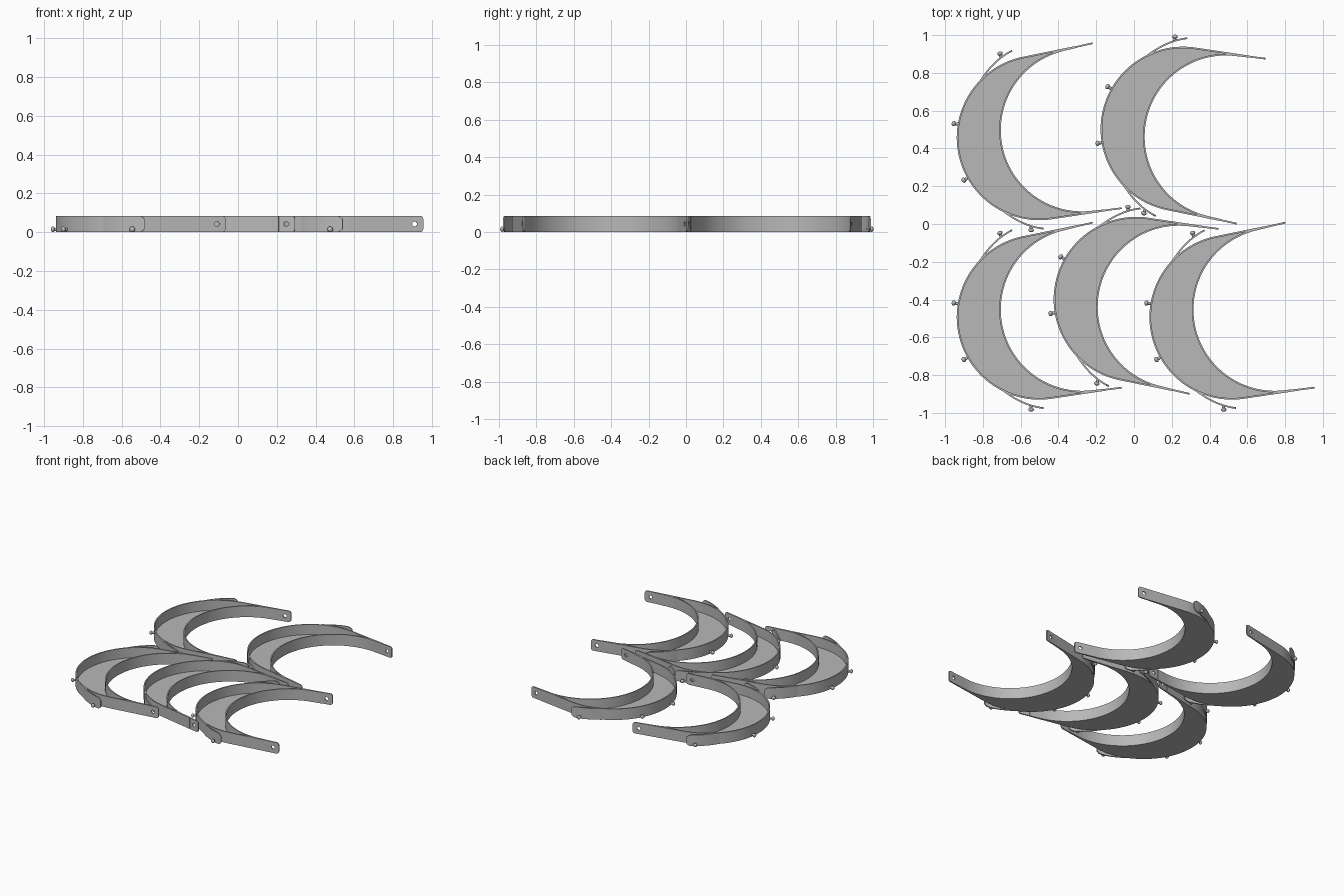
import bpy, bmesh
from math import sin, cos, pi, radians, sqrt
from mathutils import Matrix, Vector

cube = bpy.data.objects.get("Cube")
if cube:
    bpy.data.objects.remove(cube)

HEIGHT, WALL, FLOOR = 0.085, 0.009, 0.008
OUT_X, OUT_R, IN_R = -0.23, 0.437, 0.43
STEPS = 40

grey = bpy.data.materials.new("plain_grey")
grey.use_nodes = True
colour = (0.48, 0.48, 0.48, 1)
grey.diffuse_color = colour
grey.node_tree.nodes["Principled BSDF"].inputs["Base Color"].default_value = colour


def crescent_path(cx, r, end_angle, end):
    """Arc from the apex to one arm, mirrored to the other arm."""
    half = []
    for i in range(STEPS + 1):
        a = pi + (radians(end_angle) - pi) * i / STEPS
        half.append((cx + r * cos(a), r * sin(a)))
    half.append(end)
    return [(x, -y) for x, y in reversed(half[1:])] + half


def ribbon(bm, side_a, side_b, low, high):
    """Solid strip between two plan paths; low and high give its z at each point."""
    rings = []
    for (ax, ay), (bx, by), z0, z1 in zip(side_a, side_b, low, high):
        rings.append([bm.verts.new(p) for p in
                      ((ax, ay, z0), (bx, by, z0), (bx, by, z1), (ax, ay, z1))])
    for r, s in zip(rings, rings[1:]):
        for k in range(4):
            n = (k + 1) % 4
            bm.faces.new((r[k], r[n], s[n], s[k]))
    bm.faces.new(rings[0])
    bm.faces.new(rings[-1])


def finish(bm, name):
    bmesh.ops.recalc_face_normals(bm, faces=bm.faces)
    mesh = bpy.data.meshes.new(name)
    bm.to_mesh(mesh)
    bm.free()
    mesh.materials.append(grey)
    mesh.shade_smooth()
    mesh.set_sharp_from_angle(angle=radians(30))
    return mesh


def strip_mesh(name, a, b, z1):
    bm = bmesh.new()
    ribbon(bm, a, b, [0] * len(a), [z1] * len(a))
    return finish(bm, name)


def arm_ends():
    """Rounded plates with a hole at both arm tips."""
    bm = bmesh.new()
    start, tip, rad = 0.035, 0.135, 0.018
    for side in (1, -1):
        outline = [(start, HEIGHT), (start, 0)]
        for cz, a0 in ((rad, -pi / 2), (HEIGHT - rad, 0)):
            for i in range(5):
                a = a0 + i * pi / 8
                outline.append((tip - rad + rad * cos(a), cz + rad * sin(a)))
        hole = [(0.09 + 0.013 * cos(i * pi / 10), HEIGHT / 2 + 0.013 * sin(i * pi / 10))
                for i in range(20)]
        edges = []
        for loop in (outline, hole):
            vs = [bm.verts.new((x, side * (0.434 + 0.05 * (x - start)), z)) for x, z in loop]
            edges += [bm.edges.new((vs[i - 1], vs[i])) for i in range(len(vs))]
        fill = bmesh.ops.triangle_fill(bm, edges=edges, use_beauty=True)
        faces = [g for g in fill["geom"] if isinstance(g, bmesh.types.BMFace)]
        new = bmesh.ops.extrude_face_region(bm, geom=faces, use_keep_orig=True)
        moved = [g for g in new["geom"] if isinstance(g, bmesh.types.BMVert)]
        bmesh.ops.translate(bm, verts=moved, vec=(0, side * WALL, 0))
    return finish(bm, "arm_ends")


def clip_flaps():
    """Curved flaps springing off the outer wall, with clipped end corners."""
    bm = bmesh.new()
    p0, p1, p2 = Vector((-0.485, 0.35)), Vector((-0.395, 0.448)), Vector((-0.292, 0.478))
    ts = [i / 12 for i in range(12)] + [0.93, 1]
    outer, inner, inset = [], [], []
    for t in ts:
        p = p0 * (1 - t) ** 2 + p1 * 2 * t * (1 - t) + p2 * t * t
        d = ((p1 - p0) * (1 - t) + (p2 - p1) * t).normalized()
        n = Vector((-d.y, d.x)) * WALL / 2
        outer.append(p + n)
        inner.append(p - n)
        inset.append(max(0, (t - 0.9) * 0.18))
    for side in (1, -1):
        ribbon(bm, [(p.x, p.y * side) for p in outer], [(p.x, p.y * side) for p in inner],
               inset, [HEIGHT - z for z in inset])
    return finish(bm, "clip_flaps")


def pegs():
    """Small stems with rounded heads on the outer wall and the flaps."""
    bm = bmesh.new()
    a = radians(160.6)
    spots = [(OUT_X + OUT_R * cos(a), OUT_R * sin(a), a),
             (-0.355, 0.453, radians(97))]
    for x, y, angle in spots:
        for side in (1, -1):
            place = (Matrix.Translation((x, y * side, 0.015))
                     @ Matrix.Rotation(angle * side, 4, "Z") @ Matrix.Rotation(pi / 2, 4, "Y"))
            bmesh.ops.create_cone(bm, cap_ends=True, segments=16, radius1=0.008, radius2=0.008,
                                  depth=0.024, matrix=place @ Matrix.Translation((0, 0, 0.009)))
            bmesh.ops.create_uvsphere(bm, u_segments=16, v_segments=10, radius=0.0145,
                                      matrix=place @ Matrix.Translation((0, 0, 0.022))
                                      @ Matrix.Diagonal((1, 1, 0.75, 1)))
    return finish(bm, "pegs")


# Plan paths of the two walls
outer_face = crescent_path(OUT_X, OUT_R, 91.6, (0.05, 0.4447))
outer_back = crescent_path(OUT_X, OUT_R - WALL, 91.6, (0.05, 0.4447 - WALL))
inner_face = crescent_path(0, IN_R, 93.5, (0.05, 0.4342))
inner_back = crescent_path(0, IN_R + WALL, 93.5, (0.05, 0.4342 + WALL))

parts = [
    strip_mesh("floor", outer_back, inner_back, FLOOR),
    strip_mesh("outer_wall", outer_face, outer_back, HEIGHT),
    strip_mesh("inner_wall", inner_back, inner_face, HEIGHT),
    arm_ends(), clip_flaps(), pegs(),
]

# Five crescents, tilted one way or the other
layout = {
    "back_right": (-0.275, 0.497, 10),
    "back_left": (0.4865, 0.462, -10),
    "front_right": (-0.275, -0.453, 10),
    "front_middle": (0.238, -0.439, -10),
    "front_left": (0.745, -0.453, 10),
}
for place, (x, y, tilt) in layout.items():
    for mesh in parts:
        ob = bpy.data.objects.new(f"{place}_{mesh.name}", mesh)
        ob.location = (x, y, 0)
        ob.rotation_euler.z = radians(tilt)
        bpy.context.collection.objects.link(ob)
